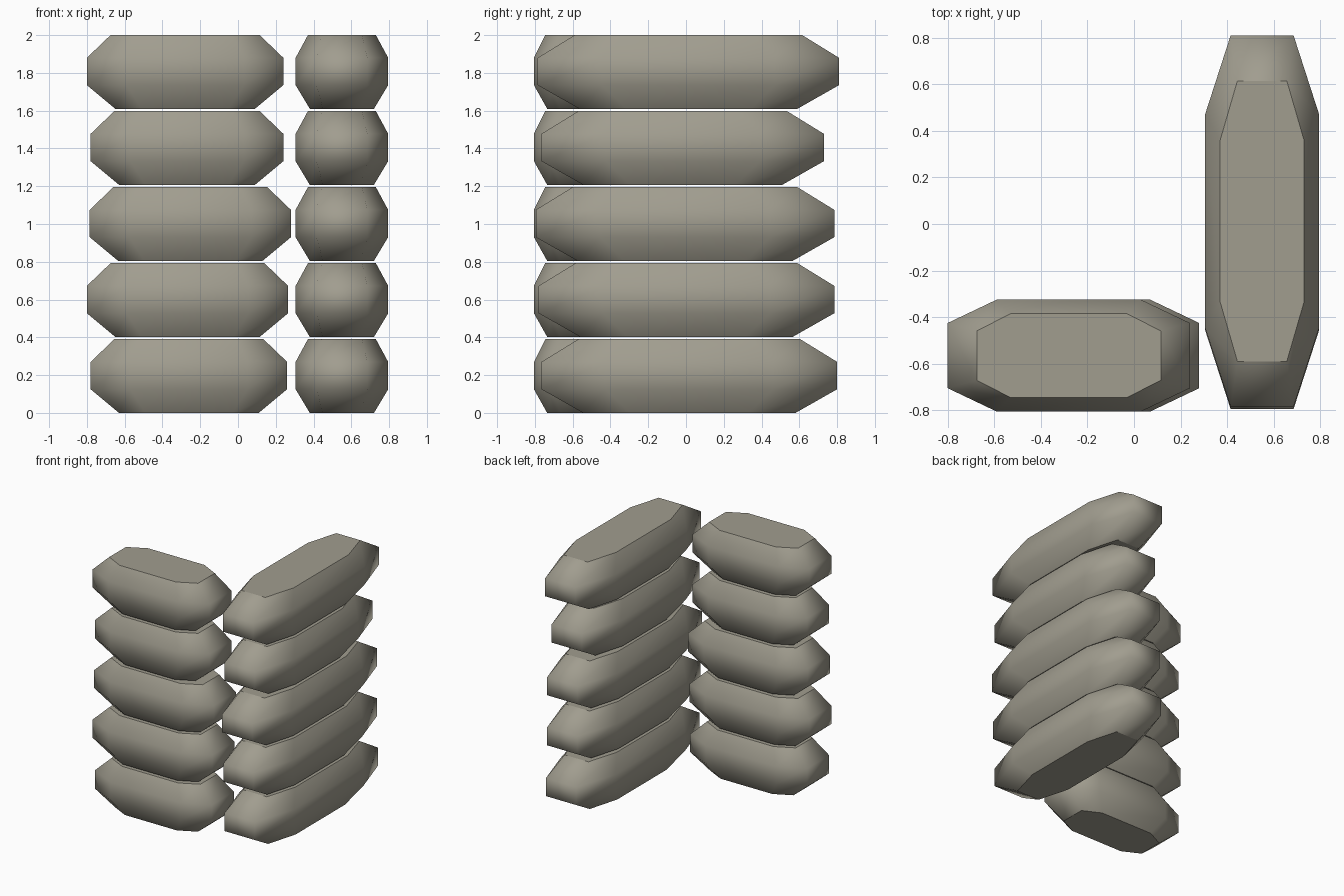
import bpy
import bmesh
from mathutils import Vector

cube = bpy.data.objects.get("Cube")
if cube:
    bpy.data.objects.remove(cube, do_unlink=True)

# Sandbag cloth
cloth = bpy.data.materials.new("sandbag_cloth")
colour = (0.355, 0.337, 0.275, 1)
cloth.diffuse_color = colour
cloth.use_nodes = True
cloth.node_tree.nodes["Principled BSDF"].inputs["Base Color"].default_value = colour

HEIGHT = 0.39
PITCH = 0.4025


def octagon(hx, hy, cx, cy):
    """Corners of a rectangle with cut corners, counter-clockwise."""
    quarter = [(hx, cy), (cx, hy)]
    pts = quarter + [(-x, y) for x, y in reversed(quarter)]
    return pts + [(-x, -y) for x, y in pts]


def bag(name, centre, base, rings):
    """Loft stacked octagons; rounded sides, flat top and bottom."""
    bm = bmesh.new()
    loops = []
    for z, sizes in rings:
        loops.append([bm.verts.new(Vector((x, y, z))) for x, y in octagon(*sizes)])
    for low, high in zip(loops, loops[1:]):
        for i in range(len(low)):
            j = (i + 1) % len(low)
            bm.faces.new((low[i], low[j], high[j], high[i])).smooth = True
    bm.faces.new(loops[0][::-1])
    bm.faces.new(loops[-1])
    bmesh.ops.recalc_face_normals(bm, faces=bm.faces)
    mesh = bpy.data.meshes.new(name)
    bm.to_mesh(mesh)
    bm.free()
    mesh.materials.append(cloth)
    obj = bpy.data.objects.new(name, mesh)
    obj.location = (*centre, base)
    bpy.context.collection.objects.link(obj)


# Ends of each bag along its length, bottom row first
short_ends = [(-0.78, 0.26), (-0.80, 0.265), (-0.785, 0.28), (-0.78, 0.24), (-0.80, 0.24)]
long_ends = [(-0.765, 0.80), (-0.78, 0.785), (-0.795, 0.785), (-0.765, 0.73), (-0.785, 0.81)]

for row, (s, l) in enumerate(zip(short_ends, long_ends)):
    base = row * PITCH
    # Short bags lie along x
    h = (s[1] - s[0]) / 2
    belly = (h, 0.24, h - 0.21, 0.14)
    bag(f"short_sandbag_{row + 1}", (sum(s) / 2, -0.565), base, [
        (0, (h - 0.15, 0.17, h - 0.29, 0.1)),
        (0.125, belly), (0.27, belly),
        (HEIGHT, (h - 0.125, 0.18, h - 0.27, 0.106))])
    # Long bags lie along y
    h = (l[1] - l[0]) / 2
    belly = (0.245, h, 0.135, h - 0.34)
    bag(f"long_sandbag_{row + 1}", (0.55, sum(l) / 2), base, [
        (0, (0.17, h - 0.22, 0.1, h - 0.47)),
        (0.125, belly), (0.27, belly),
        (HEIGHT, (0.18, h - 0.195, 0.106, h - 0.45))])
